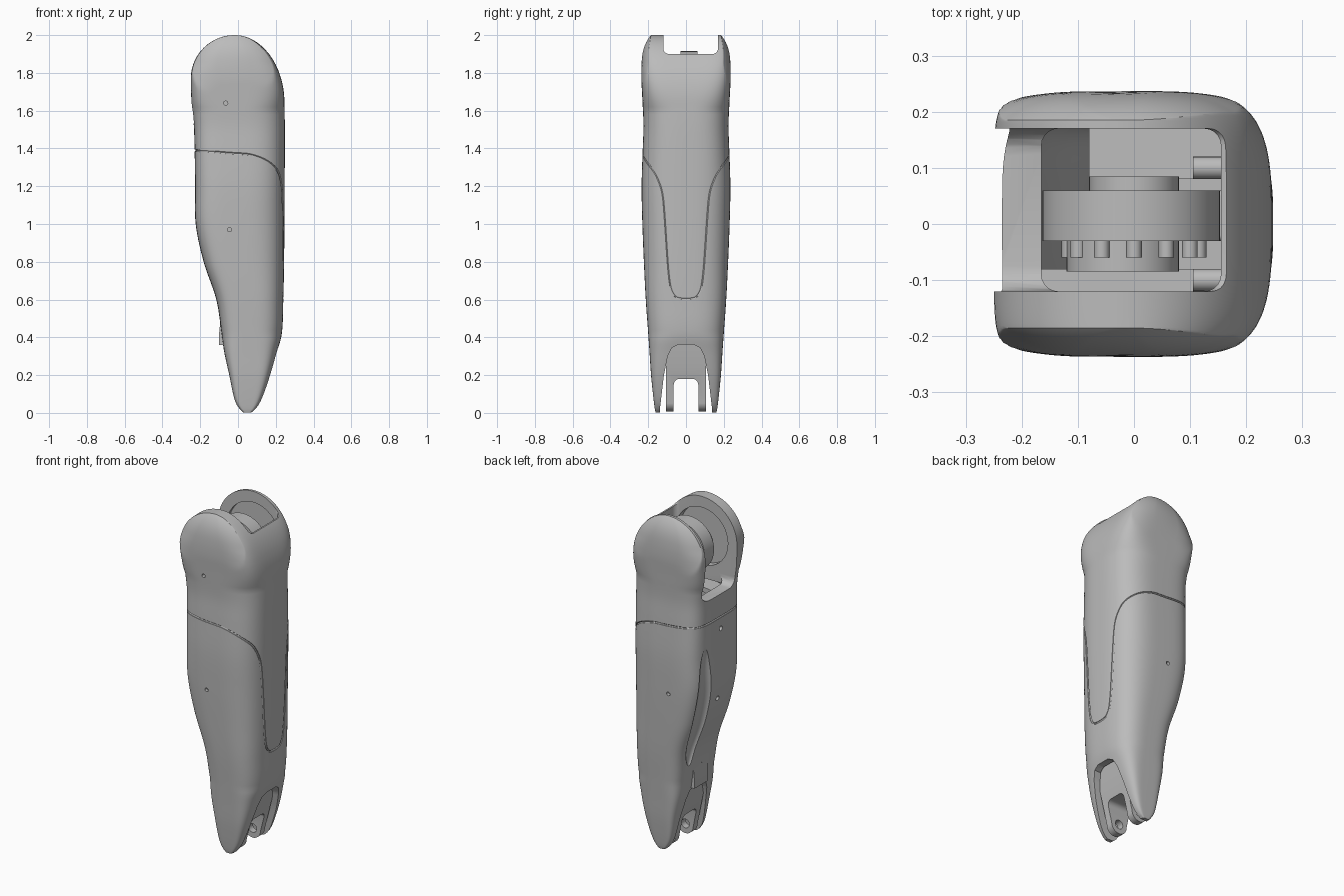
import bpy, bmesh, math
from mathutils import Vector, Matrix

cube = bpy.data.objects.get("Cube")
if cube:
    bpy.data.objects.remove(cube, do_unlink=True)

grey = bpy.data.materials.new("plain grey")
grey.use_nodes = True
GREY = (0.5, 0.5, 0.5, 1)
grey.diffuse_color = GREY
grey.node_tree.nodes["Principled BSDF"].inputs["Base Color"].default_value = GREY

# Silhouette stations: height, rear x, front x, half width in y
STATIONS = [
    (0, .03, .07, .16), (.02, .008, .094, .165), (.05, -.012, .116, .169), (.1, -.027, .138, .175),
    (.2, -.047, .172, .185), (.32, -.073, .206, .193), (.42, -.087, .232, .2), (.6, -.115, .24, .213),
    (.8, -.182, .244, .223), (1, -.224, .246, .231), (1.2, -.227, .247, .235), (1.4, -.23, .248, .229),
    (1.52, -.234, .248, .225), (1.64, -.247, .246, .23), (1.77, -.25, .246, .237)]
CAP_Z, CAP_R, CAP_X = 1.77, .23, -.018
BROW_Z, BROW_R = 1.64, .36


def dome(z, base, height):
    t = min(max(z - base, 0) / height, .9995)
    return math.sqrt(1 - t * t)


def station(z):
    """Rear x, front x and half width at a height, smoothly interpolated."""
    brow = CAP_X + .264 * dome(z, BROW_Z, BROW_R)
    if z > CAP_Z:
        return CAP_X - .232 * dome(z, CAP_Z, CAP_R), brow, .237
    i = max(k for k in range(len(STATIONS) - 1) if STATIONS[k][0] <= z)
    p, q = STATIONS[i], STATIONS[i + 1]
    before, after = STATIONS[max(i - 1, 0)], STATIONS[min(i + 2, len(STATIONS) - 1)]
    h = q[0] - p[0]
    t = (z - p[0]) / h
    out = []
    for k in (1, 2, 3):
        m0 = (q[k] - before[k]) / (q[0] - before[0]) * h
        m1 = (after[k] - p[k]) / (after[0] - p[0]) * h
        out.append(p[k] + t * (m0 + t * (3 * (q[k] - p[k]) - 2 * m0 - m1 + t * (2 * (p[k] - q[k]) + m0 + m1))))
    if z > BROW_Z:
        out[1] = brow
    return out


def skin(angle, z, inset=0):
    """Point on the limb: rounded in the middle, squarer at the ankle, lens-shaped cheeks at the knee."""
    rear, front, w = station(z)
    a, c, s = (front - rear) / 2 - inset, math.cos(angle), math.sin(angle)
    lift = min(max((z - 1.6) / .25, 0), 1)
    p = 2 / ((2.95 + 3 * lift if c > 0 else 4.4 + 5 * lift) + 4 * max(0, 1 - z / .42))
    x = (rear + front) / 2 + a * math.copysign(abs(c) ** p, c)
    r = math.hypot(x - CAP_X, max(z - CAP_Z, 0))
    lens = .185 + .052 * (1 - min(r / CAP_R, 1) ** 4)
    y = min((w - inset) * abs(s) ** p, w + (lens - w) * lift)
    return Vector((x, math.copysign(y, s), z))


def make(name, bm):
    bmesh.ops.recalc_face_normals(bm, faces=bm.faces)
    mesh = bpy.data.meshes.new(name)
    bm.to_mesh(mesh)
    bm.free()
    mesh.materials.append(grey)
    ob = bpy.data.objects.new(name, mesh)
    bpy.context.collection.objects.link(ob)
    return ob


def activate(ob):
    bpy.ops.object.select_all(action='DESELECT')
    ob.select_set(True)
    bpy.context.view_layer.objects.active = ob


def loft(name, heights, inset=0, count=160):
    bm = bmesh.new()
    rings = [[bm.verts.new(skin(math.tau * (i + .5) / count, z, inset)) for i in range(count)] for z in heights]
    for lo, hi in zip(rings, rings[1:]):
        for i in range(count):
            j = (i + 1) % count
            bm.faces.new((lo[i], lo[j], hi[j], hi[i]))
    bm.faces.new(rings[0])
    bm.faces.new(rings[-1])
    return make(name, bm)


def box(name, lo, hi, bevel=0):
    bm = bmesh.new()
    bmesh.ops.create_cube(bm, size=1)
    for v in bm.verts:
        v.co = [l + (h - l) * (c + .5) for l, h, c in zip(lo, hi, v.co)]
    if bevel:
        bmesh.ops.bevel(bm, geom=bm.edges[:], offset=bevel, segments=5, profile=.5, affect='EDGES')
    return make(name, bm)


def cylinder(name, centre, r, length, axis='Y', sides=48):
    bm = bmesh.new()
    bmesh.ops.create_cone(bm, cap_ends=True, segments=sides, radius1=r, radius2=r, depth=length)
    turn = Matrix.Rotation(math.pi / 2, 4, 'X' if axis == 'Y' else 'Y')
    bm.transform(Matrix.Translation(centre) @ turn)
    return make(name, bm)


def prism(name, points, axis, lo, hi):
    """Extrude an outline of (u, z) points along x or y."""
    bm = bmesh.new()
    place = lambda u, z, d: (d, u, z) if axis == 'X' else (u, d, z)
    face = bm.faces.new([bm.verts.new(place(u, z, lo)) for u, z in points])
    new = bmesh.ops.extrude_face_region(bm, geom=[face])["geom"]
    step = Vector(place(0, 0, hi - lo))
    bmesh.ops.translate(bm, vec=step, verts=[g for g in new if isinstance(g, bmesh.types.BMVert)])
    return make(name, bm)


def cut(ob, *cutters):
    for c in cutters:
        mod = ob.modifiers.new("cut", 'BOOLEAN')
        mod.operation, mod.solver, mod.object = 'DIFFERENCE', 'EXACT', c
        activate(ob)
        bpy.ops.object.modifier_apply(modifier=mod.name)
        bpy.data.objects.remove(c, do_unlink=True)


def tube(name, points, r):
    curve = bpy.data.curves.new(name, 'CURVE')
    curve.dimensions, curve.bevel_depth, curve.bevel_resolution = '3D', r, 1
    spline = curve.splines.new('POLY')
    spline.points.add(len(points) - 1)
    for p, co in zip(spline.points, points):
        p.co = (*co, 1)
    spline.use_cyclic_u = True
    ob = bpy.data.objects.new(name, curve)
    bpy.context.collection.objects.link(ob)
    activate(ob)
    bpy.ops.object.convert(target='MESH')
    return ob


# Outer shell, hollow inside
heights = [.002, .005, .01, .015] + [.02 * i for i in range(1, 89)]
heights += [CAP_Z + CAP_R * math.sin(math.pi / 2 * i / 24) for i in range(1, 25)]
shell = loft("limb_shell", heights)
cut(shell, loft("hollow", [.28 + .04 * i for i in range(32)], .04))

# Knee opening: slot between the cheeks, open at the rear, with a round recess
cut(shell,
    box("knee_well", (-.165, -.12, 1.46), (.155, .17, 2.2), .03),
    box("rear_opening", (-.5, -.12, 1.53), (.05, .17, 2.2), .045),
    box("top_slot", (-.5, -.12, 1.9), (.5, .17, 2.2), .03),
    cylinder("cheek_recess", (-.02, .0125, 1.765), .17, .355, sides=64))

# Ankle opening: flaring arch right through between the two fins
half = [(.142, -.05), (.137, .03), (.117, .2), (.097, .3), (.075, .345), (.04, .362)]
arch = half + [(-y, z) for y, z in reversed(half)]
cut(shell, prism("ankle_arch", arch, 'X', -.5, .5))

# Groove between the upper shell with its shin plate and the calf cover
SEAM = [(180, 1.39), (95, 1.385), (64, 1.34), (36, 1.28), (22, 1.18), (19, 1), (16, .75), (13, .65), (7, .61), (0, .605)]
track = [Vector(p).lerp(Vector(q), k / 10) for p, q in zip(SEAM, SEAM[1:]) for k in range(10)] + [Vector(SEAM[-1])]
for _ in range(12):
    track[1:-1] = [(p + m + n) / 3 for p, m, n in zip(track, track[1:], track[2:])]
side = [skin(math.radians(p.x), p.y) for p in track]
seam = side + [Vector((p.x, -p.y, p.z)) for p in reversed(side[1:-1])]
cut(shell, tube("seam_groove", seam, .006))

# Long scoops on both sides of the calf strip
for s in (1, -1):
    bm = bmesh.new()
    bmesh.ops.create_uvsphere(bm, u_segments=32, v_segments=24, radius=1)
    for v in bm.verts:
        z = .88 + .37 * v.co.z
        rear, front, w = station(z)
        v.co = (rear + .034 * v.co.x, s * (w - .095 + .055 * v.co.y), z)
    cut(shell, make("calf_scoop", bm))

# Blind screw holes
cut(shell, cylinder("upper_hole", (-.065, -.23, 1.64), .011, .05, sides=16))
for y in (.23, -.23):
    cut(shell, cylinder("lower_hole", (-.045, y, .97), .011, .04, sides=16))
for z in (1.32, .9, .48):
    cut(shell, cylinder("calf_hole", (station(z)[0], 0, z), .014, .05, 'X', 16))

# Lower tip of the calf strip, standing slightly proud
tip = [(-.1, .36), (-.1, .42), (-.09, .52), (-.06, .52), (-.05, .36)]
prism("calf_tip", tip, 'Y', -.065, .065)

# Ankle fork with rounded, drilled lugs
lug = [(.05 + .052 * math.cos(a), .06 + .052 * math.sin(a))
       for a in (math.pi + math.pi * k / 16 for k in range(17))]
fork = prism("ankle_fork", lug + [(.15, .25), (.17, .4), (-.04, .4), (-.04, .25)], 'Y', -.105, .105)
cut(fork,
    box("fork_gap", (-.5, -.065, -.2), (.5, .065, .18), .03),
    cylinder("pin_hole", (.05, 0, .065), .026, .5))

# Knee hub: wide drum, small drum and radial teeth
cylinder("knee_drum", (-.005, .015, 1.757), .158, .09, sides=64)
cylinder("knee_boss", (-.02, -.057, 1.755), .1, .055)
for i in range(12):
    a = math.tau * i / 12
    cylinder("drum_tooth", (.115 * math.cos(a), -.04, 1.755 + .115 * math.sin(a)), .014, .04, sides=12)
cylinder("drum_cap", (0, .07, 1.755), .08, .03)

# Bracket, shelves and pegs in the knee well
box("hub_bracket", (-.09, -.03, 1.2), (.2, .06, 1.7), .01)
prism("left_shelf", [(-.08, 1.44), (.18, 1.5), (.18, 1.53), (-.08, 1.47)], 'Y', .08, .18)
prism("right_shelf", [(-.17, 1.44), (.18, 1.5), (.18, 1.53), (-.17, 1.47)], 'Y', -.18, -.08)
for y in (.1, -.1):
    cylinder("well_peg", (.14, y, 1.62), .02, .07, 'X', 24)

# Smooth shading with crisp edges
for ob in bpy.context.scene.objects:
    if ob.type == 'MESH':
        activate(ob)
        bpy.ops.object.shade_smooth_by_angle(angle=math.radians(32))
